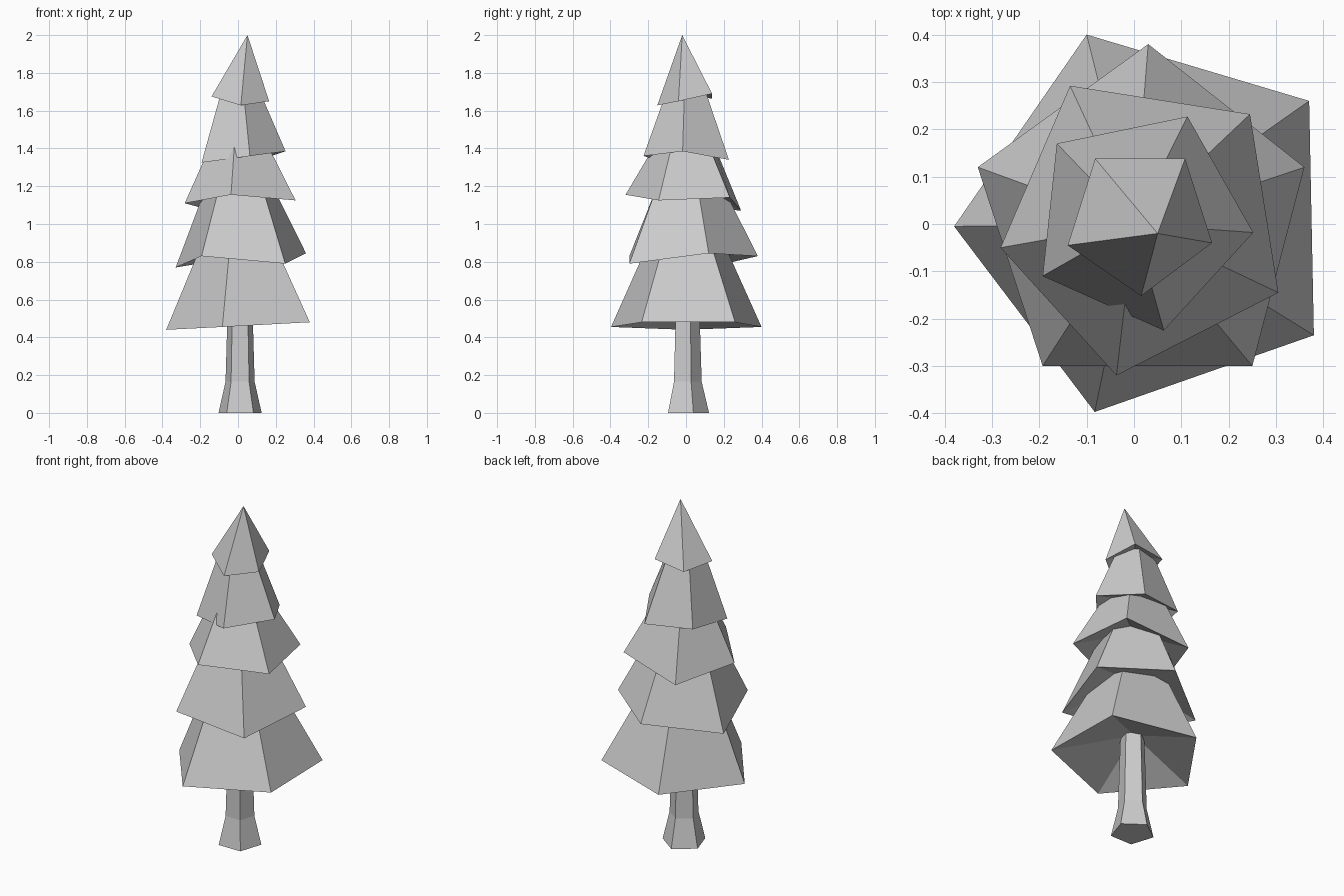
import bpy
import math

if "Cube" in bpy.data.objects:
    bpy.data.objects.remove(bpy.data.objects["Cube"])


def make_object(name, verts, faces):
    mesh = bpy.data.meshes.new(name)
    mesh.from_pydata(verts, [], faces)
    mesh.update()
    obj = bpy.data.objects.new(name, mesh)
    bpy.context.collection.objects.link(obj)
    return obj


def foliage_tier(name, rim, top_z, taper, tip=None):
    """Five-sided skirt with a jagged rim and a hollowed underside."""
    n = len(rim)
    radius = sum(math.hypot(x, y) for x, y, z in rim) / n
    rim_z = sum(z for x, y, z in rim) / n
    verts = list(rim) + [(0, 0, rim_z + 0.35 * radius)]
    # underside, rising to the trunk
    faces = [(n, (i + 1) % n, i) for i in range(n)]
    if tip:
        verts.append(tip)
        faces += [(i, (i + 1) % n, n + 1) for i in range(n)]
    else:
        verts += [(x * taper, y * taper, top_z) for x, y, z in rim]
        t = n + 1
        faces += [(i, (i + 1) % n, t + (i + 1) % n, t + i) for i in range(n)]
        faces.append(tuple(range(t, t + n)))
    return make_object(name, verts, faces)


# Trunk: pentagonal, flared at the foot
rings = [(0.0, 0.12), (0.165, 0.081), (0.46, 0.072), (0.65, 0.066)]
verts = []
for z, r in rings:
    for k in range(5):
        a = math.radians(18 + 72 * k)
        verts.append((0.011 + r * math.cos(a), 0.002 + r * math.sin(a), z))
faces = [tuple(reversed(range(5))), tuple(range(15, 20))]
for j in range(3):
    for k in range(5):
        k2 = (k + 1) % 5
        faces.append((5 * j + k, 5 * j + k2, 5 * j + 5 + k2, 5 * j + 5 + k))
make_object("trunk", verts, faces)

# Foliage tiers, bottom to top (rim corners counter-clockwise)
foliage_tier("foliage_bottom", [
    (0.38, -0.235, 0.48), (0.37, 0.26, 0.48), (-0.10, 0.40, 0.455),
    (-0.38, -0.005, 0.44), (-0.083, -0.397, 0.455)], 0.90, 0.50)
foliage_tier("foliage_lower", [
    (0.25, -0.30, 0.79), (0.36, 0.12, 0.845), (0.03, 0.38, 0.83),
    (-0.33, 0.12, 0.77), (-0.193, -0.30, 0.83)], 1.20, 0.51)
foliage_tier("foliage_middle", [
    (0.305, -0.145, 1.125), (0.245, 0.232, 1.14), (-0.135, 0.292, 1.07),
    (-0.282, -0.05, 1.11), (-0.037, -0.32, 1.155)], 1.42, 0.51)
foliage_tier("foliage_upper", [
    (0.252, -0.018, 1.385), (0.113, 0.227, 1.34), (-0.163, 0.17, 1.36),
    (-0.193, -0.11, 1.325), (0.063, -0.225, 1.36)], 1.70, 0.46)
foliage_tier("foliage_top", [
    (0.165, -0.04, 1.65), (0.108, 0.138, 1.69), (-0.082, 0.138, 1.665),
    (-0.14, -0.045, 1.675), (0.015, -0.152, 1.628)], 0, 0,
    tip=(0.05, -0.02, 2.0))
